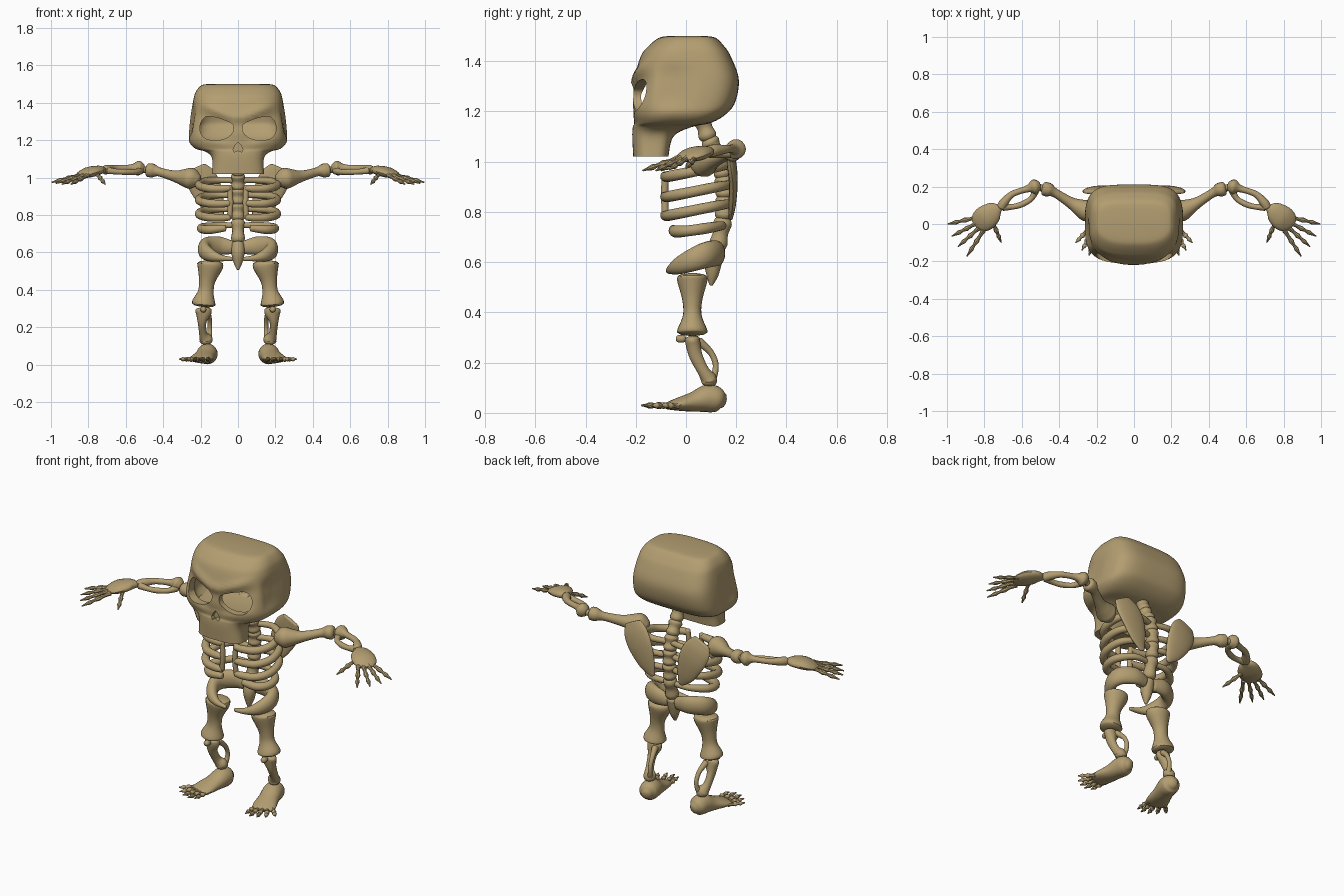
import bpy, bmesh, math
from mathutils import Vector

bone_mat = bpy.data.materials.new("aged_bone")
bone_mat.diffuse_color = (0.45, 0.34, 0.165, 1)


def smooth_path(rows, steps, closed=False):
    """Catmull-Rom interpolation of rows of numbers."""
    n, out = len(rows), []
    for i in range(n if closed else n - 1):
        pick = [(i + k) % n if closed else min(max(i + k, 0), n - 1) for k in (-1, 0, 1, 2)]
        a, b, c, d = (rows[k] for k in pick)
        for s in range(steps):
            t = s / steps
            out.append([0.5 * (2 * q + (r - p) * t + (2 * p - 5 * q + 4 * r - u) * t * t
                               + (3 * q - p - 3 * r + u) * t ** 3)
                        for p, q, r, u in zip(a, b, c, d)])
    if not closed:
        out.append(list(rows[-1]))
    return out


def make(name, ring_sets, mirror=False, shade=True):
    """Skin one or more stacks of rings into one closed mesh object."""
    bm = bmesh.new()
    for rings in ring_sets:
        vs = [[bm.verts.new(p) for p in ring] for ring in rings]
        m = len(vs[0])
        for a, b in zip(vs, vs[1:]):
            for j in range(m):
                bm.faces.new((a[j], a[(j + 1) % m], b[(j + 1) % m], b[j]))
        bm.faces.new(vs[0][::-1])
        bm.faces.new(vs[-1])
    bmesh.ops.recalc_face_normals(bm, faces=bm.faces)
    me = bpy.data.meshes.new(name)
    bm.to_mesh(me)
    bm.free()
    ob = bpy.data.objects.new(name, me)
    bpy.context.collection.objects.link(ob)
    me.materials.append(bone_mat)
    if mirror:
        ob.modifiers.new("mirror", 'MIRROR').use_mirror_merge = False
    if shade:
        shade_smooth(ob)
    return ob


def shade_smooth(ob):
    bpy.ops.object.select_all(action='DESELECT')
    ob.select_set(True)
    bpy.context.view_layer.objects.active = ob
    bpy.ops.object.shade_smooth_by_angle(angle=math.radians(42))


def bone_rings(rows, up=(0, 0, 1), segs=14, steps=5, cap=0.4):
    """Rows are (x, y, z, radius) or (x, y, z, side radius, up radius)."""
    rows = [list(r) + [r[3]] if len(r) == 4 else list(r) for r in rows]
    path = smooth_path(rows, steps)
    pts = [Vector(p[:3]) for p in path]
    rings = []
    for i, p in enumerate(path):
        t = (pts[min(i + 1, len(pts) - 1)] - pts[max(i - 1, 0)]).normalized()
        side = t.cross(Vector(up)).normalized()
        top = side.cross(t)
        ra, rb = max(p[3], 0.002), max(p[4], 0.002)
        stages = [(0, 1)]
        if i in (0, len(path) - 1):        # rounded ends
            sign = -1 if i == 0 else 1
            stages = [(sign * cap * min(ra, rb) * math.sin(k), math.cos(k)) for k in (0, .6, 1.1, 1.4)]
            stages = stages[::sign]
        for off, f in stages:
            rings.append([pts[i] + t * off + side * (ra * f * math.cos(a)) + top * (rb * f * math.sin(a))
                          for a in (2 * math.pi * j / segs for j in range(segs))])
    return rings


def bone(name, rows, up=(0, 0, 1), mirror=True, **kw):
    return make(name, [bone_rings(rows, up, **kw)], mirror)


# ---- Skull: stacked rounded rings (z, half width, front y, back y)
SKULL = [(1.50, .165, -.075, .085), (1.492, .198, -.11, .12), (1.46, .225, -.15, .152), (1.42, .238, -.18, .178),
         (1.33, .253, -.207, .21), (1.24, .262, -.222, .197), (1.19, .26, -.216, .16),
         (1.155, .228, -.207, .10), (1.137, .17, -.212, .02), (1.10, .138, -.214, -.05), (1.02, .14, -.21, -.07)]


def skull_rings(table, detail, segs=80, steps=6):
    rings = []
    for z, hw, yf, yb in smooth_path(table, steps):
        yc, hd, ring = (yf + yb) / 2, (yb - yf) / 2, []
        for j in range(segs):
            a = 2 * math.pi * (j + .5) / segs
            c, s = math.cos(a), math.sin(a)
            n = 4 if s > 0 else 2.8
            x = hw * math.copysign(abs(c) ** (2 / n), c)
            y = yc + hd * math.copysign(abs(s) ** (2 / n), s)
            if detail:
                ax = abs(x)
                if s < 0:                   # sunken eye area and angry brow
                    zc = 1.262 + .3 * (ax - .1)
                    y += .02 * math.exp(-((ax - .115) / .1) ** 4 - ((z - zc) / .065) ** 4)
                    zb = 1.32 + .42 * (ax - .02)
                    y -= .012 * math.exp(-((z - zb) / .022) ** 2 - ((ax - .08) / .11) ** 4)
                # temple hollow
                x -= math.copysign(.014, x) * math.exp(-((y + .05) / .06) ** 4 - ((z - 1.3) / .08) ** 4) * (ax > .15)
            ring.append((x, y, z))
        rings.append(ring)
    return rings


def prism(outline, y0, y1, sx=1):
    return [[(sx * x, y, z) for x, z in outline] for y in (y0, y1)]


skull = make("skull", [skull_rings(SKULL, True)], shade=False)
cavity = make("cavity_cutter", [skull_rings(
    [(z - .03 if z > 1.3 else z + .025, hw - .04, yf + .043, yb - .04) for z, hw, yf, yb in SKULL[1:8]],
    False, 48, 3)], shade=False)
EYE = [(.028, 1.283), (.07, 1.306), (.12, 1.322), (.17, 1.326), (.2, 1.29), (.2, 1.24), (.17, 1.207),
       (.11, 1.2), (.06, 1.213), (.027, 1.245)]
eye = smooth_path(EYE, 4, True)
eyes = make("eye_cutter", [prism(eye, -.4, -.08, s) for s in (1, -1)], shade=False)
NOSE = [(0, 1.19), (.014, 1.175), (.027, 1.15), (.02, 1.136), (0, 1.145), (-.02, 1.136), (-.027, 1.15), (-.014, 1.175)]
nose = make("nose_cutter", [prism(NOSE, -.4, -.185)], shade=False)
for cutter in (cavity, eyes, nose):
    mod = skull.modifiers.new("cut", 'BOOLEAN')
    mod.object, mod.operation, mod.solver = cutter, 'DIFFERENCE', 'EXACT'
    bpy.context.view_layer.objects.active = skull
    bpy.ops.object.modifier_apply(modifier=mod.name)
    bpy.data.objects.remove(cutter)
shade_smooth(skull)

# ---- Spine: stubby vertebrae along a curve, then the tailbone
SPINE = [(.06, 1.18), (.09, 1.09), (.13, 1.02), (.15, .94), (.155, .86), (.15, .775), (.125, .655)]
stack = []
for (ya, za), (yb, zb) in zip(SPINE, SPINE[1:]):
    prof = ((.06, .034), (.2, .038), (.5, .031), (.8, .037), (.94, .034))
    stack.append(bone_rings([(0, ya + (yb - ya) * t, za + (zb - za) * t, r) for t, r in prof], (0, 1, 0)))
make("spine", stack)
bone("tailbone", [(0, .12, .645, .034), (0, .108, .60, .036), (0, .105, .55, .025), (0, .1, .51, .008)],
     (0, 1, 0), mirror=False)

# ---- Rib cage
for i, z in enumerate((.965, .885, .81)):
    bone(f"rib_{i + 1}", [(.02, .15, z + .02, .016), (.11, .165, z + .022, .018), (.19, .11, z + .012, .021),
                          (.207, .01, z - .008, .022), (.16, -.06, z - .022, .022), (.09, -.08, z - .025, .021),
                          (.045, -.085, z - .022, .017)])
bone("floating_rib", [(.02, .14, .745, .015), (.11, .14, .745, .018), (.185, .08, .735, .022),
                      (.195, .01, .725, .022), (.15, -.04, .722, .024), (.07, -.05, .73, .018)])
bone("breastbone_half", [(.045, -.082, .955, .014), (.04, -.085, .87, .015), (.045, -.082, .785, .014)], (0, 1, 0))

# ---- Shoulder blades: flat leaf shapes
bone("shoulder_blade", [(.09, .178, .775, .015, .008), (.125, .185, .84, .055, .015), (.165, .188, .93, .08, .018),
                        (.2, .18, 1.0, .08, .018), (.225, .17, 1.05, .055, .01)], (0, 1, 0), segs=20)

# ---- Arms
bone("upper_arm", [(.215, .06, .985, .035), (.25, .07, .995, .057), (.29, .088, 1.0, .046), (.34, .115, 1.008, .03),
                   (.42, .165, 1.03, .024), (.455, .182, 1.037, .037), (.48, .188, 1.04, .037)])
bone("elbow", [(.487, .19, 1.04, .018), (.515, .2, 1.045, .018)])
bone("forearm_outer", [(.512, .2, 1.045, .03), (.535, .198, 1.05, .04), (.57, .188, 1.052, .019),
                       (.65, .16, 1.05, .017), (.695, .115, 1.045, .024), (.71, .09, 1.04, .024)])
bone("forearm_inner", [(.525, .18, 1.035, .02), (.55, .135, 1.03, .015), (.6, .105, 1.03, .016),
                       (.65, .092, 1.032, .015), (.7, .09, 1.038, .02)])
bone("palm", [(.715, .085, 1.04, .016, .016), (.745, .07, 1.04, .05, .024), (.79, .035, 1.03, .066, .028),
              (.825, .008, 1.018, .058, .02), (.845, -.008, 1.01, .035, .01)], segs=18)


def digit(a, b, r):
    """Jointed finger or toe with three knuckle swellings."""
    a, b = Vector(a), Vector(b)
    prof = ((0, 1.2), (.2, .75), (.36, 1), (.42, 1.15), (.56, .65), (.68, .9), (.73, 1), (.86, .55), (1, .3))
    return bone_rings([(*a.lerp(b, t), r * k) for t, k in prof], segs=8, steps=2)


FINGERS = [((.84, .035, 1.015), (.995, .0, .975)), ((.84, .005, 1.015), (.973, -.065, .97)),
           ((.83, -.022, 1.012), (.94, -.12, .965)), ((.805, -.035, 1.012), (.893, -.172, .965)),
           ((.755, .01, 1.02), (.71, -.098, .965))]
make("fingers", [digit(a, b, .012) for a, b in FINGERS], True)

# ---- Pelvis halves
bone("pelvis", [(.03, .125, .625, .022, .035), (.1, .125, .635, .03, .05), (.165, .085, .63, .034, .052),
                (.18, .03, .61, .033, .046), (.145, -.03, .585, .028, .034), (.09, -.06, .57, .018, .018),
                (.03, -.07, .565, .01, .01)], segs=18)

# ---- Legs
Y = (0, 1, 0)
bone("thigh", [(.148, .025, .545, .066, .057), (.15, .025, .525, .069, .06), (.165, .025, .45, .044, .04),
               (.172, .025, .39, .042, .037), (.182, .025, .335, .062, .058), (.184, .025, .32, .06, .06)],
     Y, segs=20, cap=.2)
bone("kneecap", [(.185, -.012, .295, .016), (.185, -.028, .295, .016)], cap=.8)
bone("shin", [(.185, .025, .295, .042, .03), (.185, .028, .275, .042, .03), (.192, .04, .225, .023, .027),
              (.186, .07, .165, .022, .024), (.172, .09, .135, .036, .032), (.17, .092, .118, .03, .03)], Y)
bone("calf_bone", [(.165, .05, .285, .018), (.153, .095, .245, .013), (.15, .117, .2, .012),
                   (.152, .115, .16, .013), (.16, .1, .13, .018)], Y)
bone("foot", [(.155, .145, .05, .03, .032), (.16, .125, .054, .05, .05), (.165, .085, .057, .055, .055),
              (.178, .03, .044, .056, .04), (.195, -.03, .034, .064, .026), (.208, -.07, .028, .06, .015)],
     segs=20, cap=.5)
TOES = [((.155, -.06), (.165, -.165)), ((.182, -.065), (.2, -.178)), ((.208, -.065), (.24, -.168)),
        ((.232, -.055), (.278, -.14)), ((.25, -.035), (.312, -.1))]
make("toes", [digit((*a, .028), (*b, .03), .012) for a, b in TOES], True)
